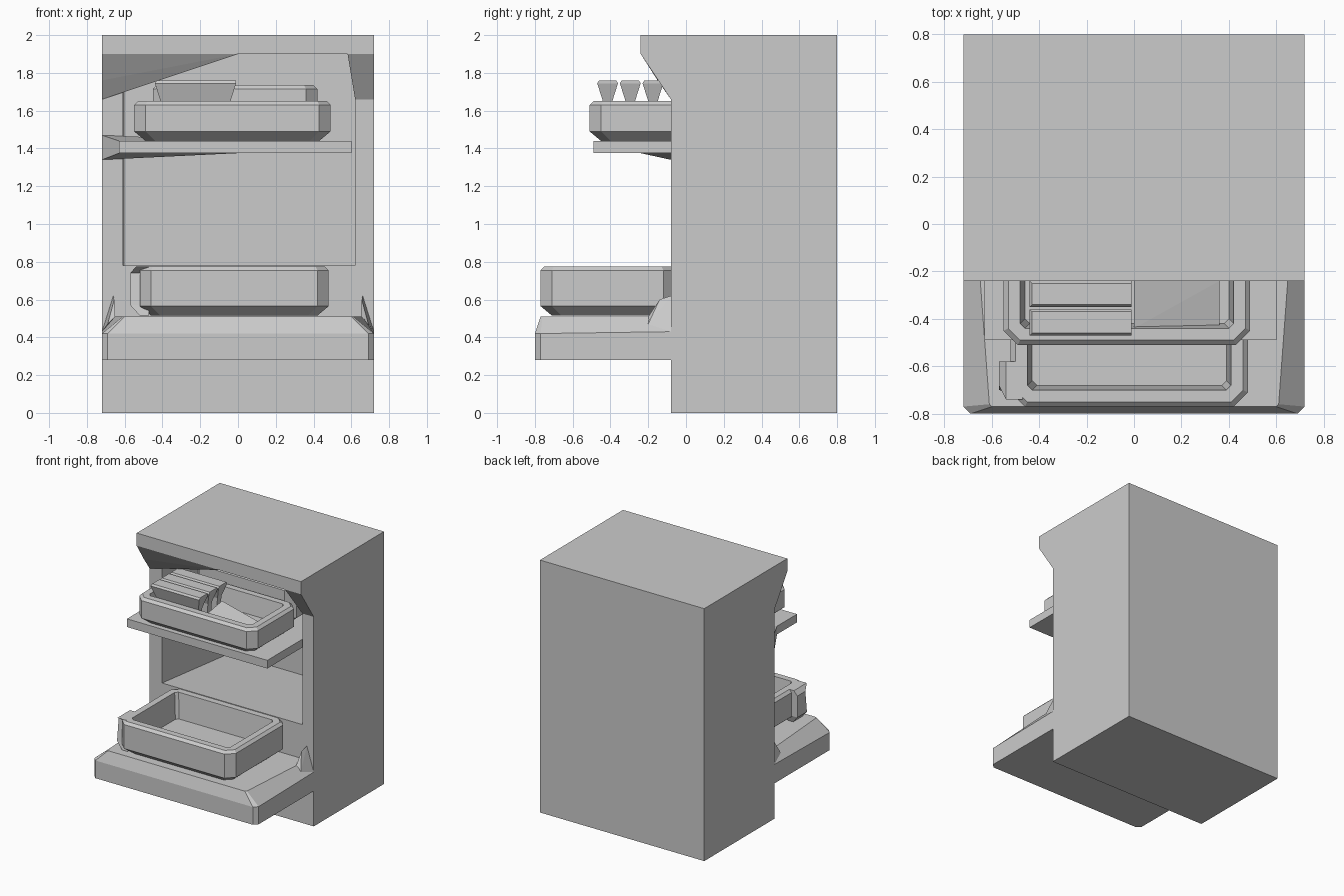
import bpy
import bmesh

default_cube = bpy.data.objects.get("Cube")
if default_cube:
    bpy.data.objects.remove(default_cube, do_unlink=True)

grey = bpy.data.materials.new("plain_grey")
grey.use_nodes = True
colour = (0.6, 0.6, 0.6, 1)
grey.diffuse_color = colour
grey.node_tree.nodes["Principled BSDF"].inputs["Base Color"].default_value = colour


def finish(name, bm):
    bmesh.ops.recalc_face_normals(bm, faces=bm.faces)
    mesh = bpy.data.meshes.new(name)
    bm.to_mesh(mesh)
    bm.free()
    mesh.materials.append(grey)
    obj = bpy.data.objects.new(name, mesh)
    bpy.context.collection.objects.link(obj)
    return obj


def loft(name, rings):
    """Join equal rings with side faces and cap both ends."""
    bm = bmesh.new()
    loops = [[bm.verts.new(p) for p in ring] for ring in rings]
    for a, b in zip(loops, loops[1:]):
        for i in range(len(a)):
            j = (i + 1) % len(a)
            bm.faces.new((a[i], a[j], b[j], b[i]))
    bm.faces.new(loops[0])
    bm.faces.new(loops[-1])
    return finish(name, bm)


def hull(name, points):
    bm = bmesh.new()
    for p in points:
        bm.verts.new(p)
    bmesh.ops.convex_hull(bm, input=bm.verts)
    bmesh.ops.dissolve_limit(bm, angle_limit=0.01, verts=bm.verts, edges=bm.edges)
    return finish(name, bm)


def upright(x0, x1, z0, z1, y):
    return [(x0, y, z0), (x1, y, z0), (x1, y, z1), (x0, y, z1)]


def flat(x0, x1, y0, y1, z):
    return [(x0, y0, z), (x1, y0, z), (x1, y1, z), (x0, y1, z)]


def clipped(x0, x1, y0, y1, z, inset, c):
    """Rectangle with cut corners."""
    x0, x1, y0, y1 = x0 + inset, x1 - inset, y0 + inset, y1 - inset
    return [(x0 + c, y0, z), (x1 - c, y0, z), (x1, y0 + c, z), (x1, y1 - c, z),
            (x1 - c, y1, z), (x0 + c, y1, z), (x0, y1 - c, z), (x0, y0 + c, z)]


def box(name, x0, x1, y0, y1, z0, z1):
    return loft(name, [flat(x0, x1, y0, y1, z0), flat(x0, x1, y0, y1, z1)])


def tray(name, x0, x1, y0, y1, z0, z1):
    size = (x0, x1, y0, y1)
    return loft(name, [clipped(*size, z0, 0.06, 0.05),
                       clipped(*size, z0 + 0.05, 0, 0.06),
                       clipped(*size, z1 - 0.02, 0, 0.06),
                       clipped(*size, z1, 0.02, 0.05),
                       clipped(*size, z1, 0.07, 0.02),
                       clipped(*size, z0 + 0.06, 0.09, 0.02)])


# Cabinet shell with a deep open cavity whose floor falls to the back
W, FRONT, BACK = 0.72, -0.08, 0.8
loft("cabinet", [upright(-W, W, 0, 2, BACK), upright(-W, W, 0, 2, FRONT),
                 upright(-0.61, 0.62, 0.78, 1.9, FRONT),
                 upright(-0.6, 0.62, 0.7, 1.9, 0.75)])

# Hood with a long slanted gusset on one side and a short cheek on the other
box("hood", -W, W, -0.24, FRONT, 1.9, 2)
hull("hood_gusset", [(-W, -0.24, 1.9), (0, -0.24, 1.9), (0, FRONT, 1.9),
                     (-W, FRONT, 1.9), (-W, -0.15, 1.76), (-W, FRONT, 1.66),
                     (-0.6, FRONT, 1.7)])
hull("hood_cheek", [(W, -0.24, 1.9), (0.58, -0.24, 1.9), (0.58, FRONT, 1.9),
                    (W, FRONT, 1.9), (W, FRONT, 1.66), (0.62, FRONT, 1.66)])

# Middle shelf and its side bracket
box("middle_shelf", -0.63, 0.6, -0.49, 0.75, 1.375, 1.44)
hull("shelf_bracket", [(-W, FRONT, 1.34), (-W, FRONT, 1.47), (0, FRONT, 1.375),
                       (0, FRONT, 1.44), (-0.63, -0.24, 1.375), (-0.63, -0.24, 1.44)])

# Lower counter with bevelled upper edges
def counter_ring(side, front, cut, back, z, z_back):
    return [(-side + cut, front, z), (side - cut, front, z), (side, front + cut, z),
            (back, FRONT, z_back), (-back, FRONT, z_back), (-side, front + cut, z)]

loft("lower_counter", [counter_ring(W, -0.8, 0.03, W, 0.28, 0.28),
                       counter_ring(W, -0.8, 0.03, W, 0.42, 0.43),
                       counter_ring(0.61, -0.77, 0.01, 0.66, 0.51, 0.51)])
for side, label in ((-1, "right"), (1, "left")):
    hull("counter_cheek_" + label,
         [(side * x, y, z) for x, y, z in
          ((W, FRONT, 0.43), (0.66, FRONT, 0.62), (0.655, -0.14, 0.6),
           (0.65, -0.2, 0.51), (0.69, -0.2, 0.47), (0.65, FRONT, 0.51))])

# Lower tray with a bulging side grip
tray("lower_tray", -0.52, 0.48, -0.77, -0.06, 0.515, 0.775)
loft("tray_grip", [flat(-0.52, -0.47, -0.71, -0.6, 0.515),
                   flat(-0.57, -0.47, -0.7, -0.58, 0.57),
                   flat(-0.57, -0.47, -0.68, -0.58, 0.74),
                   flat(-0.54, -0.47, -0.74, -0.58, 0.775)])

# Upper trays
tray("upper_tray", -0.55, 0.49, -0.51, 0.06, 1.44, 1.65)
tray("rear_tray", -0.45, 0.42, 0.07, 0.5, 1.44, 1.735)

# Tapered loaves lying across the upper tray
for i in range(3):
    y = -0.415 + i * 0.12
    loft(f"loaf_{i + 1}", [flat(-0.4, -0.05, y - 0.025, y + 0.025, 1.52),
                           flat(-0.41, -0.04, y - 0.025, y + 0.025, 1.65),
                           flat(-0.44, -0.01, y - 0.055, y + 0.055, 1.745),
                           flat(-0.43, -0.01, y - 0.045, y + 0.045, 1.76)])
# Sloping wrapper beside the loaves
hull("wrapper", [(0, -0.44, 1.6), (0, -0.2, 1.64), (0.36, -0.44, 1.54),
                 (0.36, -0.24, 1.58), (0, -0.44, 1.5), (0.36, -0.24, 1.5)])
